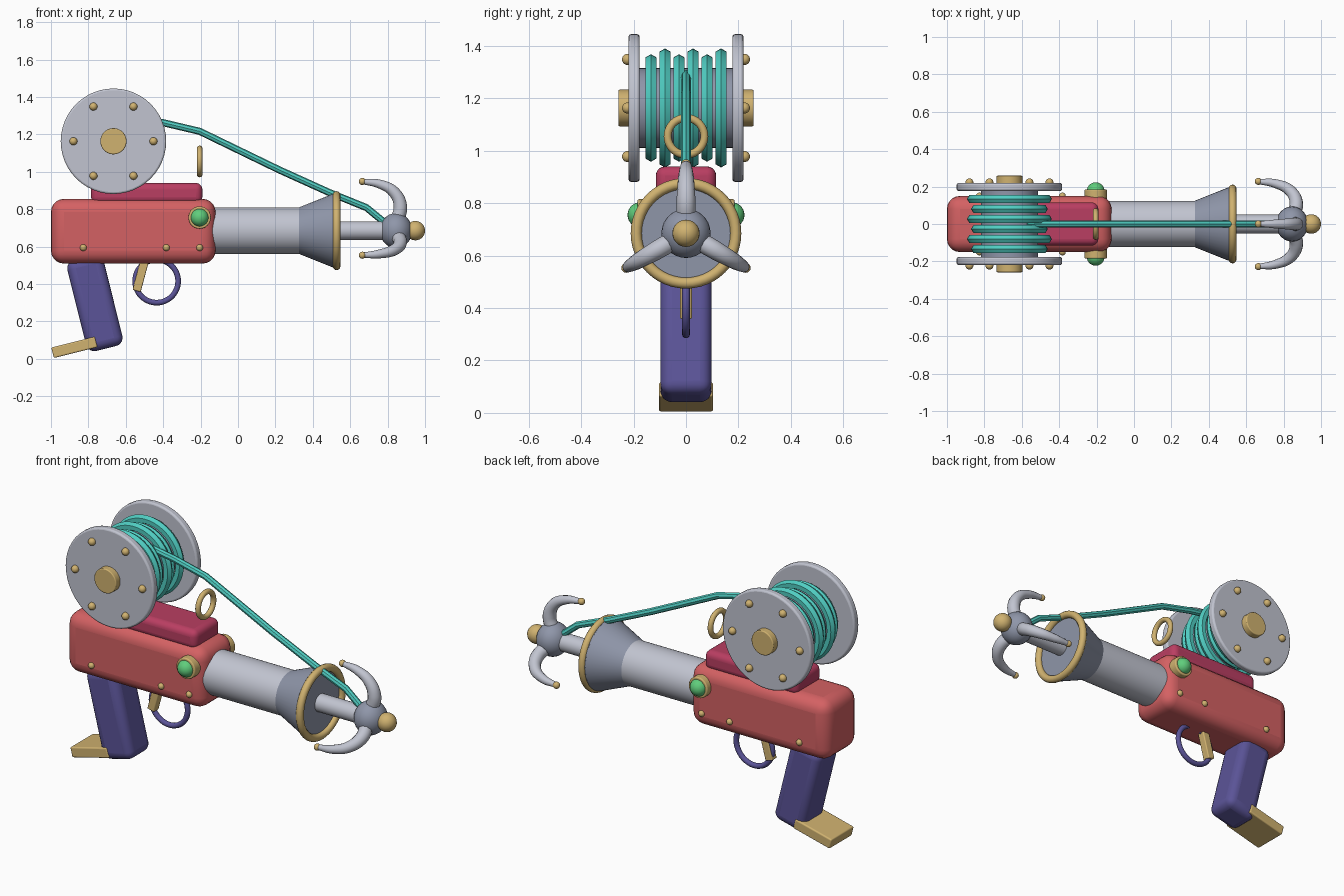
import bpy, math
from math import radians, cos, sin, pi

if "Cube" in bpy.data.objects:
    bpy.data.objects.remove(bpy.data.objects["Cube"], do_unlink=True)


def material(name, *rgb):
    lin = [((c / 255 + 0.055) / 1.055) ** 2.4 for c in rgb] + [1]
    m = bpy.data.materials.new(name)
    m.use_nodes = True
    m.diffuse_color = lin
    m.node_tree.nodes["Principled BSDF"].inputs["Base Color"].default_value = lin
    return m


RED = material("coral red", 212, 97, 99)
CRIMSON = material("crimson", 186, 62, 98)
PURPLE = material("purple", 91, 84, 152)
BRASS = material("brass", 208, 178, 112)
STEEL = material("light steel", 193, 196, 208)
IRON = material("blue grey iron", 143, 150, 169)
TEAL = material("teal rope", 80, 205, 194)
GREEN = material("green", 96, 205, 124)

AXIS_Z = 0.685             # barrel axis height
REEL = (-0.666, 0, 1.163)  # reel centre
ROT = {"x": (0, pi / 2, 0), "y": (pi / 2, 0, 0)}


def finish(name, mat, bevel=0, segments=3):
    o = bpy.context.object
    o.name = name
    o.data.materials.clear()
    o.data.materials.append(mat)
    if bevel:
        b = o.modifiers.new("Round", "BEVEL")
        b.width, b.segments = bevel, segments
        b.limit_method = "ANGLE"
    bpy.ops.object.shade_smooth_by_angle(angle=radians(35))
    return o


def box(name, loc, size, bevel, mat, tilt=0):
    bpy.ops.mesh.primitive_cube_add(size=1, location=loc)
    o = bpy.context.object
    o.scale = size
    bpy.ops.object.transform_apply(location=False, rotation=False, scale=True)
    o.rotation_euler.y = radians(tilt)
    return finish(name, mat, bevel, 5)


def cylinder(name, loc, r, depth, axis, mat, bevel=0, r2=None):
    bpy.ops.mesh.primitive_cone_add(vertices=48, radius1=r, radius2=r if r2 is None else r2,
                                    depth=depth, location=loc, rotation=ROT[axis])
    return finish(name, mat, bevel)


def ring(name, loc, major, minor, axis, mat, sides=12):
    bpy.ops.mesh.primitive_torus_add(major_radius=major, minor_radius=minor, major_segments=48,
                                     minor_segments=sides, location=loc, rotation=ROT[axis])
    o = finish(name, mat)
    bpy.ops.object.shade_smooth()
    return o


def ball(name, loc, r, mat, scale=(1, 1, 1)):
    bpy.ops.mesh.primitive_uv_sphere_add(segments=24, ring_count=14, radius=r, location=loc)
    bpy.context.object.scale = scale
    return finish(name, mat)


def tube(name, points, radii, mat, smooth, sides=2):
    c = bpy.data.curves.new(name, "CURVE")
    c.dimensions = "3D"
    c.bevel_depth, c.bevel_resolution, c.use_fill_caps = 1, sides, True
    s = c.splines.new("BEZIER" if smooth else "POLY")
    pts = s.bezier_points if smooth else s.points
    pts.add(len(points) - 1)
    for p, (x, z), r in zip(pts, points, radii):
        p.co = (x, 0, z) if smooth else (x, 0, z, 1)
        p.radius = r
        if smooth:
            p.handle_left_type = p.handle_right_type = "AUTO"
    o = bpy.data.objects.new(name, c)
    bpy.context.collection.objects.link(o)
    bpy.ops.object.select_all(action="DESELECT")
    o.select_set(True)
    bpy.context.view_layer.objects.active = o
    bpy.ops.object.convert(target="MESH")
    o = finish(name, mat)
    bpy.ops.object.shade_smooth_by_angle(angle=radians(60))
    return o


# Body, rail and grip
box("body", (-0.56, 0, 0.682), (0.88, 0.3, 0.346), 0.07, RED)
box("top_rail", (-0.488, 0, 0.885), (0.595, 0.23, 0.11), 0.035, CRIMSON)
box("grip", (-0.765, 0, 0.298), (0.2, 0.196, 0.5), 0.045, PURPLE, -14)
box("grip_foot", (-0.875, 0, 0.061), (0.24, 0.206, 0.058), 0.008, BRASS, -14)

# Trigger and guard
box("trigger", (-0.52, 0, 0.445), (0.045, 0.046, 0.17), 0.006, BRASS, 15)
ring("trigger_guard", (-0.435, 0, 0.415), 0.115, 0.015, "y", PURPLE)

# Side knobs and body rivets
for side, s in (("left", 1), ("right", -1)):
    cylinder("knob_collar_" + side, (-0.205, s * 0.15, 0.755), 0.06, 0.07, "y", BRASS, 0.006)
    ball("knob_" + side, (-0.205, s * 0.175, 0.755), 0.048, GREEN)
    for x in (-0.827, -0.383, -0.205):
        ball("body_rivet_" + side, (x, s * 0.15, 0.594), 0.018, BRASS)

# Barrel, flared bell and muzzle ring
cylinder("barrel", (0.07, 0, AXIS_Z), 0.124, 0.56, "x", STEEL)
cylinder("bell", (0.415, 0, AXIS_Z), 0.124, 0.18, "x", IRON, 0, 0.196)
cylinder("bell_lip", (0.514, 0, AXIS_Z), 0.196, 0.02, "x", IRON)
ring("muzzle_ring", (0.527, 0, AXIS_Z), 0.19, 0.021, "x", BRASS)

# Hook: rod, hub, tip and three curved prongs
cylinder("hook_rod", (0.66, 0, AXIS_Z), 0.05, 0.34, "x", STEEL)
ball("hook_hub", (0.845, 0, AXIS_Z), 0.094, IRON, (0.92, 1, 1))
ball("hook_tip", (0.948, 0, AXIS_Z), 0.052, BRASS)
prong = [(0.85, 0.05), (0.868, 0.13), (0.835, 0.205), (0.76, 0.248), (0.665, 0.263)]
for k in range(3):
    a = k * 2 * pi / 3
    o = tube("hook_prong", prong, (0.037, 0.036, 0.031, 0.024, 0.014), STEEL, True, 4)
    o.location.z = AXIS_Z
    o.rotation_euler.x = a
    x, r = prong[-1]
    ball("prong_tip", (x, -r * sin(a), AXIS_Z + r * cos(a)), 0.019, BRASS)

# Reel: drum, flanges, hubs and rivets
x0, y0, z0 = REEL
cylinder("reel_drum", REEL, 0.152, 0.38, "y", IRON)
for side, s in (("left", 1), ("right", -1)):
    cylinder("reel_flange_" + side, (x0, s * 0.198, z0), 0.282, 0.042, "y", STEEL, 0.01)
    cylinder("reel_hub_" + side, (x0, s * 0.23, z0), 0.07, 0.056, "y", BRASS, 0.005)
    for k in range(6):
        a = k * pi / 3
        ball("reel_rivet_" + side,
             (x0 + 0.214 * cos(a), s * 0.223, z0 + 0.214 * sin(a)), 0.021, BRASS)

# Rope coils alternate between two radii
for k in range(6):
    ring("rope_coil", (x0, (k - 2.5) * 0.0535, z0), 0.202 if k % 2 else 0.18, 0.025, "y", TEAL, 6)

# Rope line and its guide ring
line = [(-0.57, 1.29), (-0.4, 1.262), (-0.205, 1.216), (0.22, 1.01), (0.49, 0.888),
        (0.687, 0.808), (0.8, 0.715)]
tube("rope_line", line, [0.019] * len(line), TEAL, False)
ring("rope_guide", (-0.205, 0, 1.055), 0.07, 0.015, "x", BRASS)
